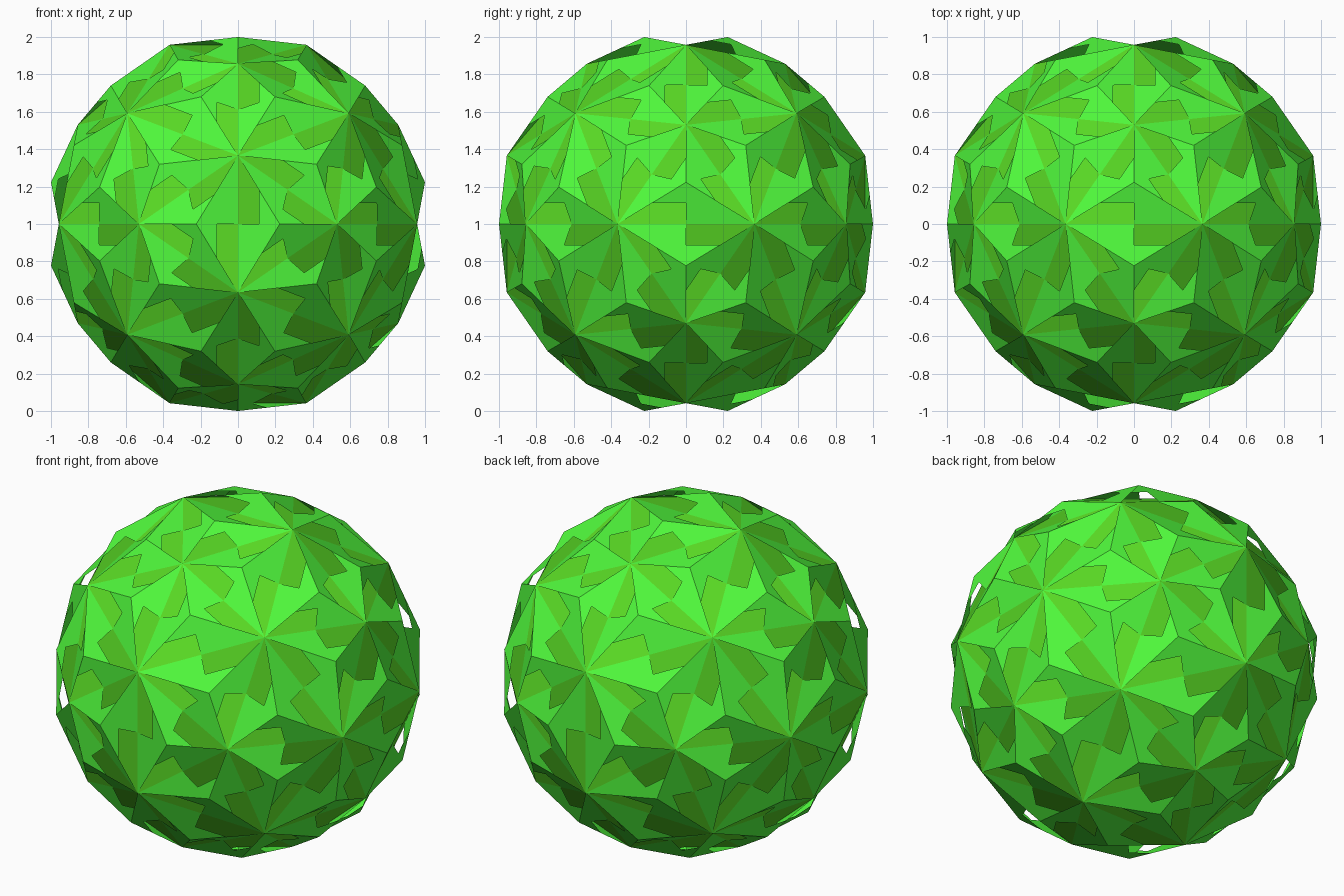
import bpy
from itertools import product, combinations
from mathutils import Vector

if "Cube" in bpy.data.objects:
    bpy.data.objects.remove(bpy.data.objects["Cube"])


def material(name, col):
    m = bpy.data.materials.new(name)
    m.diffuse_color = col
    m.use_nodes = True
    m.node_tree.nodes["Principled BSDF"].inputs["Base Color"].default_value = m.diffuse_color
    return m


def make(name, polys, mat):
    verts, faces = [], []
    for p in polys:
        faces.append(list(range(len(verts), len(verts) + len(p))))
        verts += [v + Vector((0, 0, 1)) for v in p]
    me = bpy.data.meshes.new(name)
    me.from_pydata(verts, [], faces)
    me.materials.append(mat)
    ob = bpy.data.objects.new(name, me)
    bpy.context.collection.objects.link(ob)
    return ob


def cyclic(b, c):
    for s, t in product((-1, 1), repeat=2):
        p = (0, b * s, c * t)
        for k in range(3):
            yield Vector(p[k:] + p[:k])


# Five-fold and three-fold points of the ball
fives = list(cyclic(0.53, 0.857))
threes = list(cyclic(0.958, 0.366))
threes += [Vector(p) * 0.592 for p in product((-1, 1), repeat=3)]

# Low three-sided pyramids: two three-fold points, a five-fold point and a peak
sides, bases = [], []
for a, b in combinations(threes, 2):
    if (a - b).length < 0.8:
        m = (a + b) / 2
        for i in fives:
            if (i - m).length < 0.65:
                s = i * 0.4208 + m * 0.667
                flip = (b - a).cross(i - a).dot(s) < 0
                tri = (b, a, i) if flip else (a, b, i)
                bases.append(tri)
                sides += [(tri[k], tri[(k + 1) % 3], s) for k in range(3)]

# Each pyramid side has an open pocket on one half, running to the corner v
panels = []
for u, v, s in sides:
    nrm = (v - u).cross(s - u).normalized()
    mid = (u + v) / 2
    end, other = (v, u)
    if (v - mid).dot(nrm.cross(s - mid)) < 0:
        end, other = u, v
    along = (end - mid).normalized()
    n = (s - mid) - along * (s - mid).dot(along)
    f = 0.115 / n.length
    notch = mid + n * f
    ridge = s.lerp(end, 1 - f)
    panels += [(u, mid, s) if other == u else (mid, v, s)]
    tip = (notch, ridge, s) if end == v else (ridge, notch, s)
    panels.append(tip)
    # sliver joining the tip to the middle line
    axis_pt = mid.lerp(s, f)
    panels.append((axis_pt, notch, s) if (notch - axis_pt).dot(along) > 0
                  else (notch, axis_pt, s))

make("paper_panels", panels, material("green_paper", (0.08, 0.95, 0.045, 1)))
make("pocket_floors", bases, material("olive_paper", (0.1, 0.7, 0.018, 1)))
